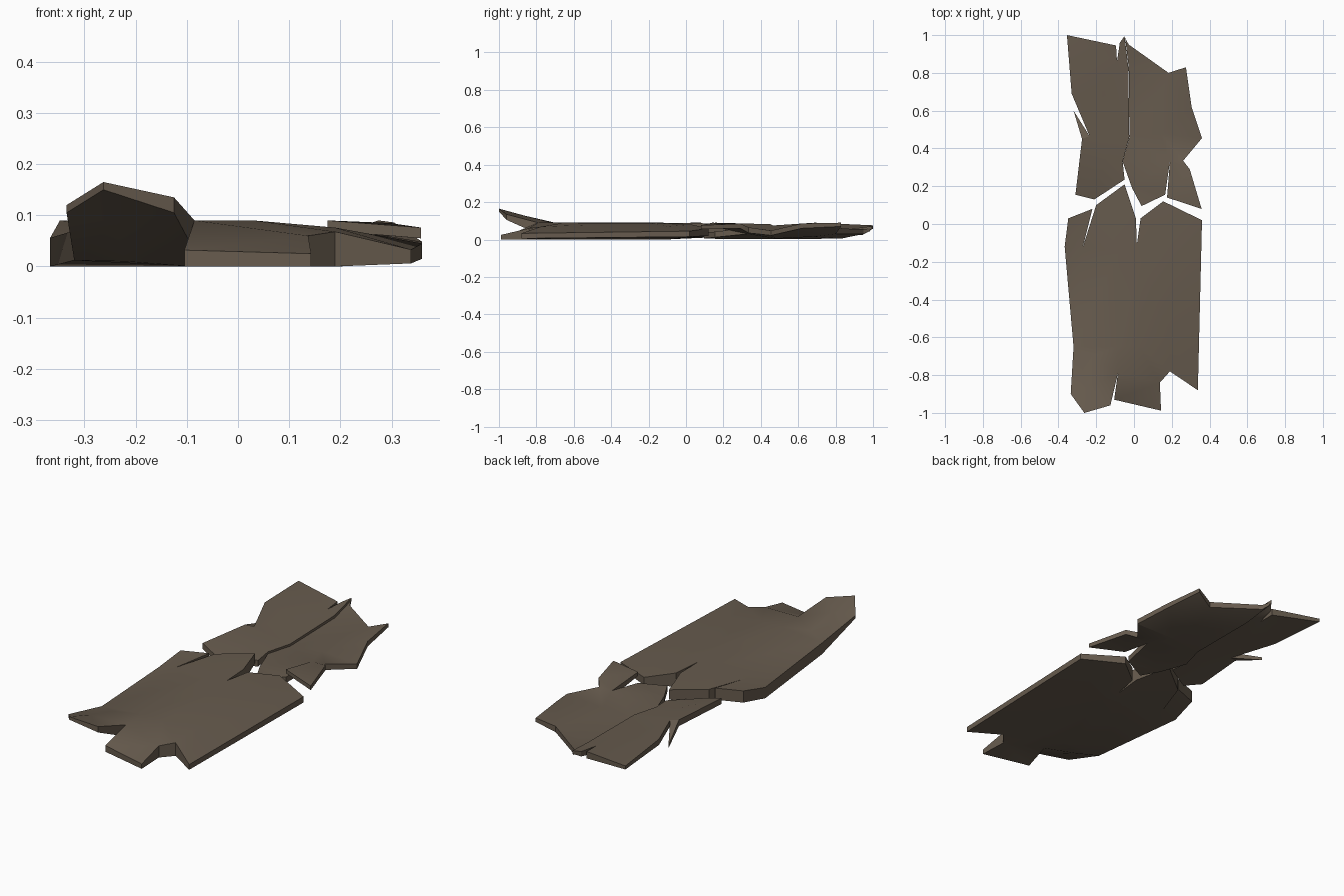
import bpy, bmesh
from mathutils import Vector
from mathutils.geometry import delaunay_2d_cdt

mat = bpy.data.materials.new("weathered wood")
mat.diffuse_color = (0.135, 0.105, 0.076, 1)


def slab(name, outline, inner):
    """Jagged slab: points are (x, y, bottom z, top z), outline in order plus inside fold points."""
    pts = outline + inner
    n = len(outline)
    flat = [Vector(p[:2]) for p in pts]
    edges = [(i, (i + 1) % n) for i in range(n)]
    _, _, tris, orig, _, _ = delaunay_2d_cdt(flat, edges, [list(range(n))], 1, 1e-5)
    bm = bmesh.new()
    low = [bm.verts.new((x, y, b)) for x, y, b, t in pts]
    top = [bm.verts.new((x, y, t)) for x, y, b, t in pts]
    for tri in tris:
        ids = [orig[i][0] for i in tri]
        bm.faces.new([top[i] for i in ids])
        bm.faces.new([low[i] for i in reversed(ids)])
    for i, j in edges:
        bm.faces.new((low[i], low[j], top[j], top[i]))
    bmesh.ops.delete(bm, geom=[v for v in bm.verts if not v.link_faces], context='VERTS')
    bmesh.ops.recalc_face_normals(bm, faces=bm.faces[:])
    me = bpy.data.meshes.new(name)
    bm.to_mesh(me)
    bm.free()
    me.materials.append(mat)
    ob = bpy.data.objects.new(name, me)
    bpy.context.collection.objects.link(ob)
    bpy.context.view_layer.objects.active = ob
    ob.select_set(True)
    bpy.ops.object.shade_smooth_by_angle(angle=0.4)
    ob.select_set(False)


# Long front half of the snapped plank, front left tongue bent upward
slab("front_plank", [
    (-.348, .03, .03, .09), (-.22, .08, .03, .09), (-.27, -.12, 0, .08),
    (-.20, .10, .01, .085), (-.05, .21, .035, .085), (.01, .03, .02, .088),
    (.015, -.11, 0, .085), (.035, .03, .01, .08), (.155, .12, .02, .06),
    (.36, .02, .015, .045), (.338, -.88, .006, .033), (.19, -.78, 0, .068),
    (.137, -.84, 0, .06), (.143, -.988, 0, .025), (-.105, -.93, 0, .032),
    (-.085, -.79, .03, .09), (-.125, -.96, .105, .135), (-.263, -1, .15, .165),
    (-.335, -.90, .105, .12), (-.32, -.65, .012, .07), (-.367, -.12, 0, .056),
], [
    (-.09, -.65, 0, .09), (.03, -.65, 0, .09), (-.08, -.15, 0, .09),
    (.04, -.2, 0, .088), (-.22, -.70, .01, .09), (.19, -.6, 0, .076),
    (.2, -.1, 0, .07), (-.24, -.86, .085, .127),
])

# Left part of the rear half, with a splinter drooping along its outer edge
slab("rear_left_plank", [
    (-.355, 1, .058, .076), (-.095, .945, .025, .06), (-.09, .86, .02, .055),
    (-.075, .96, .035, .06), (-.05, .995, .055, .072), (-.03, .83, .015, .05),
    (-.025, .46, .01, .045), (-.06, .33, .01, .045), (-.05, .235, .008, .04),
    (-.21, .13, .025, .055), (-.31, .155, .06, .09), (-.275, .45, .05, .082),
    (-.32, .60, .005, .02), (-.235, .465, .045, .075), (-.33, .69, .06, .09),
], [(-.16, .7, .02, .058), (-.15, .35, .02, .06)])

# Right part of the rear half, tilted up toward its outer edge
slab("rear_right_plank", [
    (-.047, .985, .045, .06), (-.028, .95, .03, .055), (.183, .80, .03, .06),
    (.275, .83, .07, .09), (.305, .62, .06, .086), (.36, .455, .022, .048),
    (.26, .335, .035, .065), (.295, .29, .06, .085), (.358, .08, .055, .076),
    (.175, .14, .07, .09), (.19, .33, .03, .062), (.165, .155, .012, .042),
    (.04, .095, .006, .038), (-.01, .19, .003, .035), (-.06, .33, .003, .035),
    (-.024, .46, .002, .034), (-.028, .83, .005, .038),
], [(.14, .48, .005, .045), (.14, .68, .015, .055)])
